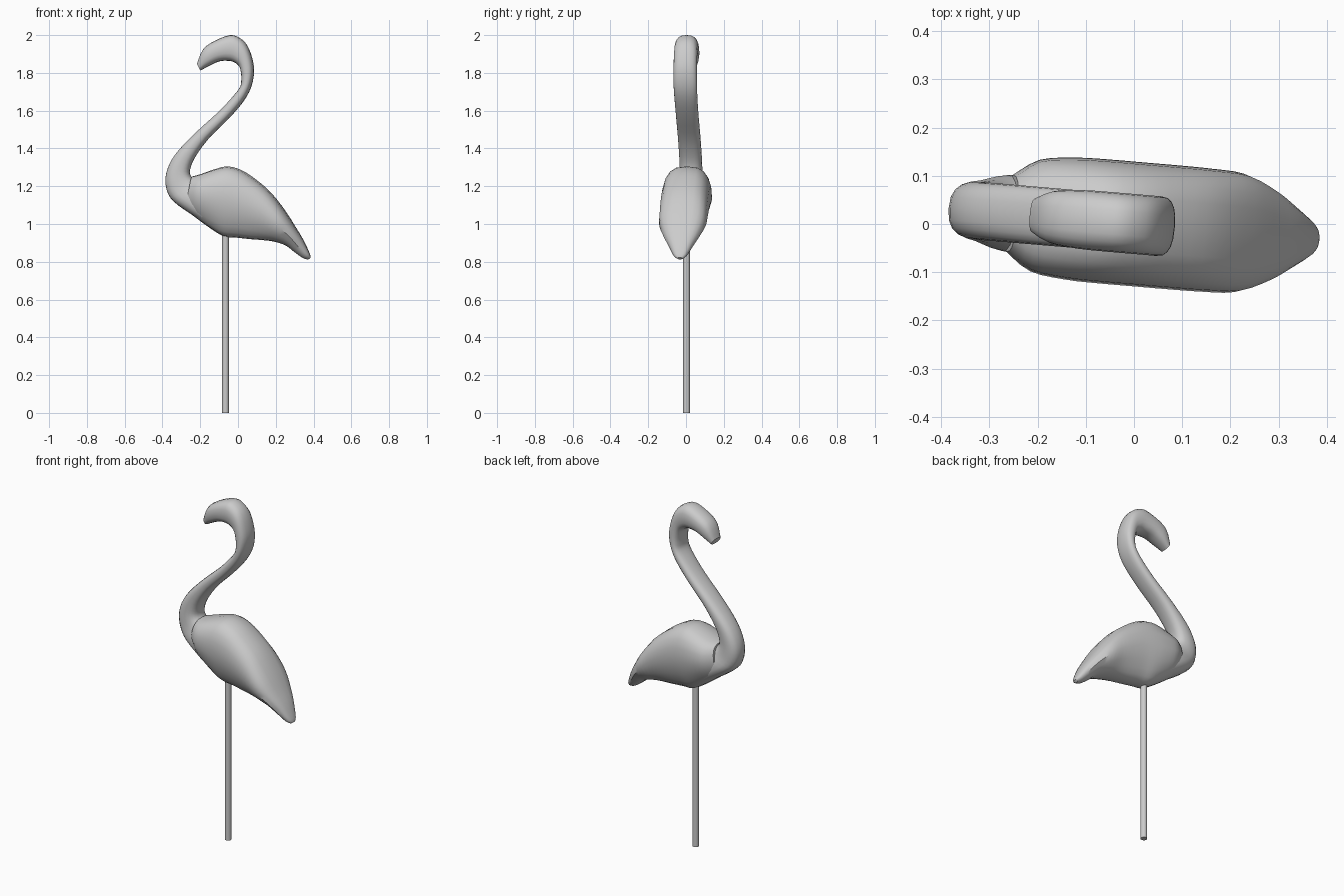
import bpy, bmesh, math
from mathutils import Vector

YAW = -0.085  # whole bird is turned slightly about z


def spline(rows, steps):
    """Catmull-Rom resampling of rows of numbers."""
    out = []
    n = len(rows)
    for i in range(n - 1):
        p = [Vector(rows[min(max(j, 0), n - 1)]) for j in (i - 1, i, i + 1, i + 2)]
        for s in range(steps):
            t = s / steps
            out.append(0.5 * (2 * p[1] + (p[2] - p[0]) * t
                              + (2 * p[0] - 5 * p[1] + 4 * p[2] - p[3]) * t * t
                              + (3 * p[1] - p[0] - 3 * p[2] + p[3]) * t ** 3))
    return out + [Vector(rows[-1])]


def power(v, e):
    return math.copysign(abs(v) ** e, v)


def loft(name, rows, keel=0.0, e=0.78, sides=20):
    """Rows: upper-edge x, z, lower-edge x, z, half width; keel narrows the underside."""
    bm = bmesh.new()
    rings = []
    for ax, az, bx, bz, w in spline(rows, 3):
        ring = []
        for k in range(sides):
            t = 2 * math.pi * k / sides
            c, s = power(math.cos(t), e), power(math.sin(t), e)
            y = w * s * (1 - keel * max(0, -c))
            f = (1 + c) / 2
            ring.append(bm.verts.new((bx + (ax - bx) * f, y, bz + (az - bz) * f)))
        rings.append(ring)
    for r, q in zip(rings, rings[1:]):
        for k in range(sides):
            m = (k + 1) % sides
            bm.faces.new((r[k], r[m], q[m], q[k]))
    bm.faces.new(rings[0])
    bm.faces.new(rings[-1])
    bmesh.ops.recalc_face_normals(bm, faces=bm.faces)
    me = bpy.data.meshes.new(name)
    bm.to_mesh(me)
    bm.free()
    ob = bpy.data.objects.new(name, me)
    bpy.context.collection.objects.link(ob)
    ob.rotation_euler.z = YAW
    smooth(ob)


def smooth(ob):
    bpy.ops.object.select_all(action='DESELECT')
    ob.select_set(True)
    bpy.context.view_layer.objects.active = ob
    bpy.ops.object.shade_smooth_by_angle(angle=math.radians(40))


# Head, S-shaped neck and chest
loft("head_and_neck", [
    (-.217, 1.85, -.198, 1.813, .035),
    (-.185, 1.925, -.155, 1.836, .054),
    (-.127, 1.968, -.095, 1.862, .061),
    (-.042, 2.00, -.037, 1.862, .062),
    (.011, 1.984, -.005, 1.846, .062),
    (.048, 1.947, .011, 1.825, .062),
    (.074, 1.883, .018, 1.788, .062),
    (.085, 1.809, .018, 1.756, .062),
    (.069, 1.724, .011, 1.724, .062),
    (.026, 1.645, -.026, 1.676, .061),
    (-.053, 1.554, -.10, 1.597, .060),
    (-.159, 1.448, -.212, 1.496, .060),
    (-.228, 1.353, -.312, 1.395, .060),
    (-.254, 1.289, -.365, 1.316, .060),
    (-.249, 1.252, -.386, 1.236, .061),
    (-.217, 1.225, -.370, 1.156, .066),
    (-.159, 1.183, -.317, 1.098, .082),
    (-.095, 1.13, -.201, 1.021, .088),
])

# Body with folded wings and drooping tail
loft("body", [
    (-.243, 1.252, -.275, 1.072, .080),
    (-.201, 1.263, -.212, 1.024, .116),
    (-.127, 1.289, -.138, .971, .127),
    (-.053, 1.305, -.074, .934, .129),
    (.021, 1.284, -.011, .928, .129),
    (.095, 1.236, .063, .920, .129),
    (.175, 1.167, .127, .915, .128),
    (.249, 1.072, .190, .907, .123),
    (.307, .981, .254, .886, .095),
    (.349, .912, .296, .854, .065),
    (.381, .843, .344, .820, .035),
    (.386, .822, .373, .812, .014),
], keel=0.35, e=0.72)

# Support pole
bpy.ops.mesh.primitive_cylinder_add(vertices=12, radius=.018, depth=.97,
                                    location=(-.066, .003, .485))
pole = bpy.context.object
pole.name = "support_pole"
smooth(pole)
